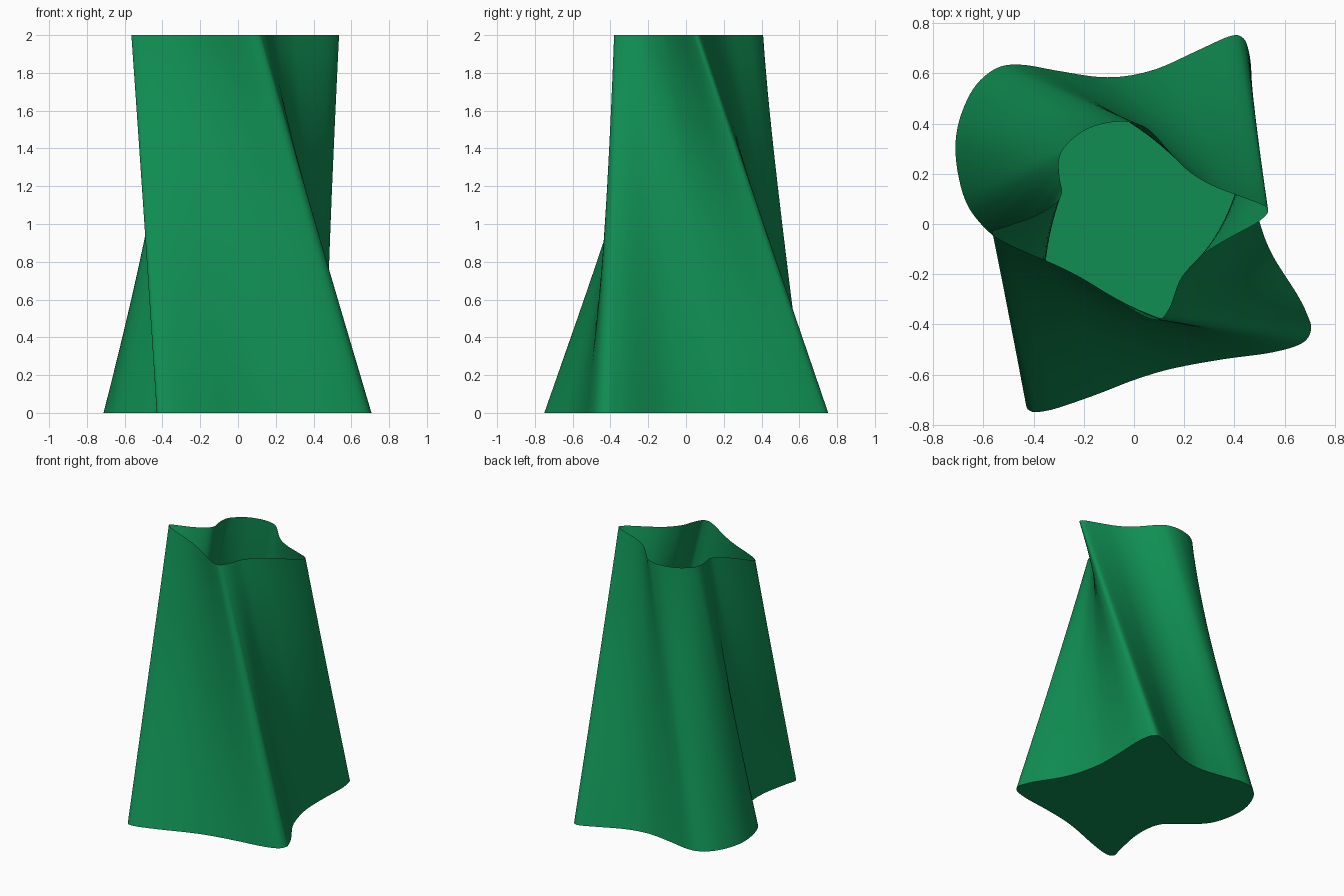
import bpy, bmesh
from mathutils import Vector

if "Cube" in bpy.data.objects:
    bpy.data.objects.remove(bpy.data.objects["Cube"])

# Base cross-section control points, counter-clockwise
PROFILE = [
    (-0.43, -0.72), (-0.41, -0.747), (-0.37, -0.748), (-0.30, -0.732), (-0.15, -0.68),
    (0.0, -0.622), (0.15, -0.577), (0.35, -0.54), (0.55, -0.512), (0.67, -0.475),
    (0.706, -0.42), (0.69, -0.36), (0.65, -0.28), (0.55, -0.12), (0.50, 0.01),
    (0.467, 0.16), (0.46, 0.30), (0.463, 0.44), (0.468, 0.60), (0.455, 0.70),
    (0.43, 0.745), (0.38, 0.748), (0.25, 0.69), (0.10, 0.622), (-0.03, 0.59),
    (-0.15, 0.587), (-0.30, 0.61), (-0.45, 0.635), (-0.55, 0.62), (-0.64, 0.54),
    (-0.70, 0.40), (-0.71, 0.26), (-0.675, 0.10), (-0.61, 0.0), (-0.51, -0.09),
    (-0.41, -0.17), (-0.37, -0.28), (-0.37, -0.44), (-0.41, -0.64),
]
HEIGHT, ROWS, STEPS = 2.0, 20, 6


def smooth_loop(pts, steps):
    """Closed Catmull-Rom curve through the control points."""
    p = [Vector(q) for q in pts]
    n, out = len(p), []
    for i in range(n):
        a, b, c, d = p[i - 1], p[i], p[(i + 1) % n], p[(i + 2) % n]
        for k in range(steps):
            t = k / steps
            out.append(0.5 * (2 * b + (c - a) * t + (2 * a - 5 * b + 4 * c - d) * t * t
                              + (3 * b - a - 3 * c + d) * t ** 3))
    return out


def rim_point(q):
    """Turned and narrowed copy of a base point for the open top."""
    return Vector((0.462 * q.x + 0.475 * q.y - 0.018,
                   -0.383 * q.x + 0.280 * q.y + 0.012))


base = smooth_loop(PROFILE, STEPS)
rim = [rim_point(q) for q in base]
bm = bmesh.new()

# Twisted wall: straight rulings from base to rim
rings = []
for r in range(ROWS + 1):
    t = r / ROWS
    rings.append([bm.verts.new((*a.lerp(b, t), HEIGHT * t)) for a, b in zip(base, rim)])
n = len(base)
for lo, hi in zip(rings, rings[1:]):
    for i in range(n):
        j = (i + 1) % n
        bm.faces.new((lo[i], lo[j], hi[j], hi[i]))

# Flat floor; the top stays open
bm.faces.new(list(reversed(rings[0])))

mesh = bpy.data.meshes.new("twisted_vase")
bm.to_mesh(mesh)
bm.free()
vase = bpy.data.objects.new("twisted_vase", mesh)
bpy.context.collection.objects.link(vase)

# Green finish
green = bpy.data.materials.new("green")
green.diffuse_color = (0.005, 0.27, 0.085, 1)
green.use_nodes = True
green.node_tree.nodes["Principled BSDF"].inputs["Base Color"].default_value = green.diffuse_color
mesh.materials.append(green)

bpy.context.view_layer.objects.active = vase
vase.select_set(True)
bpy.ops.object.shade_smooth_by_angle()
